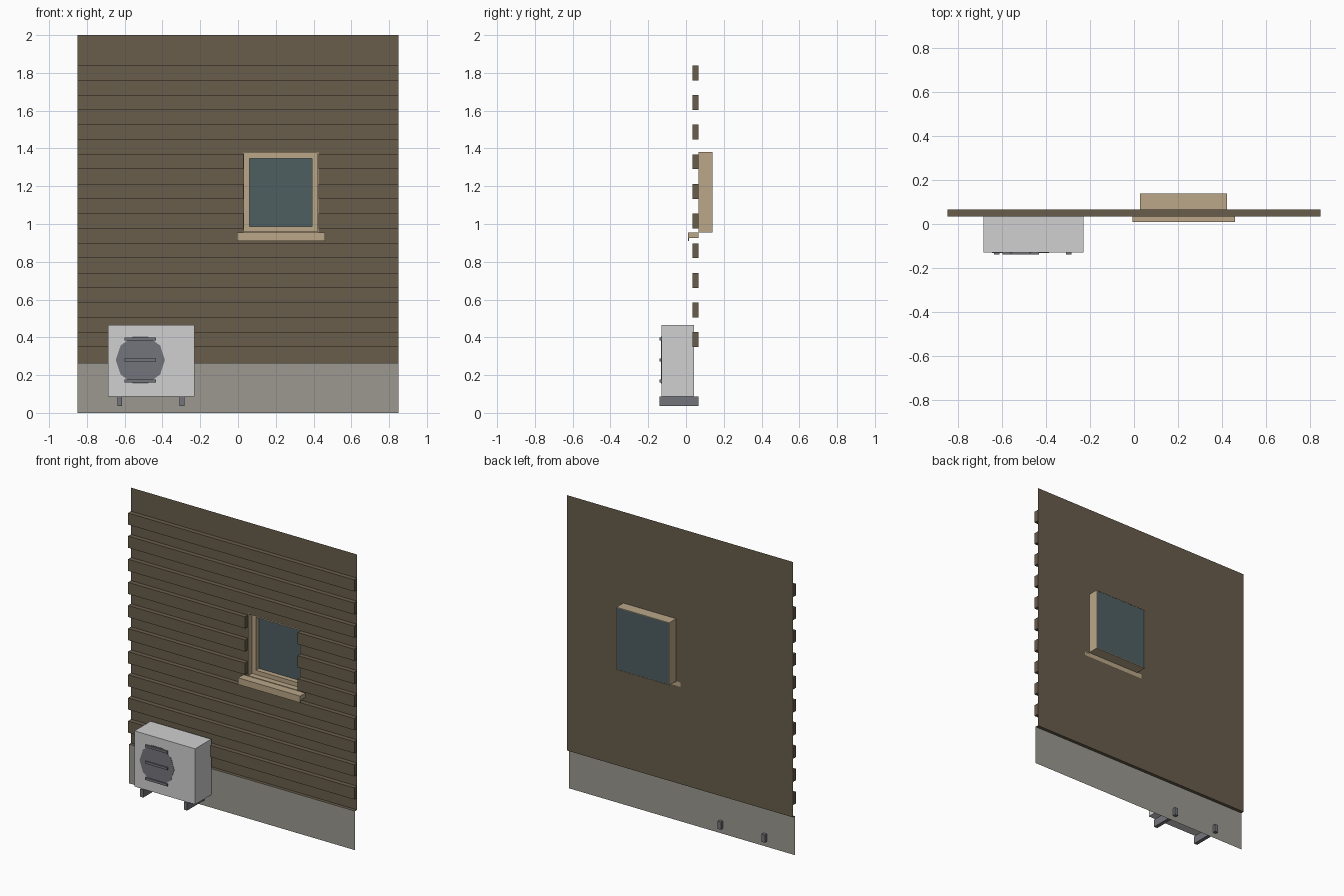
import bpy
import bmesh
import math
from mathutils import Matrix, Vector

cube = bpy.data.objects.get("Cube")
if cube:
    bpy.data.objects.remove(cube, do_unlink=True)


def linear(c):
    c /= 255
    return c / 12.92 if c <= 0.04045 else ((c + 0.055) / 1.055) ** 2.4


def material(name, *rgb):
    mat = bpy.data.materials.new(name)
    colour = [linear(c) for c in rgb] + [1]
    mat.use_nodes = True
    mat.diffuse_color = colour
    mat.node_tree.nodes["Principled BSDF"].inputs["Base Color"].default_value = colour
    return mat


brown = material("brown siding", 104, 93, 76)
tan = material("tan trim", 186, 167, 136)
concrete = material("grey foundation", 155, 153, 144)
casing = material("light grey casing", 208, 208, 208)
metal = material("dark grey metal", 116, 117, 124)
glass = material("blue grey glass", 78, 95, 97)


def finish(name, bm, mat):
    mesh = bpy.data.meshes.new(name)
    bm.to_mesh(mesh)
    bm.free()
    mesh.materials.append(mat)
    obj = bpy.data.objects.new(name, mesh)
    bpy.context.collection.objects.link(obj)


def add_box(bm, x, y, z):
    size = Vector([b - a for a, b in (x, y, z)])
    centre = Vector([(a + b) / 2 for a, b in (x, y, z)])
    bmesh.ops.create_cube(bm, size=1, matrix=Matrix.LocRotScale(centre, None, size))


def boxes(name, mat, *ranges):
    bm = bmesh.new()
    for r in ranges:
        add_box(bm, *r)
    finish(name, bm, mat)


def add_sheet(bm, x, y, z):
    # upright sheet facing the front
    bm.faces.new([bm.verts.new((px, y, pz)) for px, pz in
                  ((x[0], z[0]), (x[1], z[0]), (x[1], z[1]), (x[0], z[1]))])


def ring(name, mat, x, y, z, w):
    # hollow rectangular frame of border width w
    inner = (x[0] + w, x[1] - w)
    boxes(name, mat,
          ((x[0], inner[0]), y, z), ((inner[1], x[1]), y, z),
          (inner, y, (z[0], z[0] + w)), (inner, y, (z[1] - w, z[1])))


HALF = 0.85
WALL_Y, BOARD_Y, BASE_Y, BACK_Y = 0.066, 0.034, 0.044, 0.14
BASE_TOP = 0.265
WIN_X, WIN_Z = (0.028, 0.425), (0.955, 1.38)

# Wall sheet with a window opening, and its lower return to the foundation
bm = bmesh.new()
add_sheet(bm, (-HALF, WIN_X[0]), WALL_Y, (BASE_TOP, 2))
add_sheet(bm, (WIN_X[1], HALF), WALL_Y, (BASE_TOP, 2))
add_sheet(bm, WIN_X, WALL_Y, (BASE_TOP, WIN_Z[0]))
add_sheet(bm, WIN_X, WALL_Y, (WIN_Z[1], 2))
bm.faces.new([bm.verts.new((x, y, BASE_TOP)) for x, y in
              ((-HALF, BASE_Y), (-HALF, WALL_Y), (HALF, WALL_Y), (HALF, BASE_Y))])
finish("wall", bm, brown)

# Siding boards, split where they meet the window
bm = bmesh.new()
for i in range(10):
    top = 1.84 - 0.157 * i
    z = (top - 0.079, top)
    beside_window = z[1] > WIN_Z[0] and z[0] < WIN_Z[1]
    spans = [(-HALF, WIN_X[0]), (WIN_X[1], HALF)] if beside_window else [(-HALF, HALF)]
    for x in spans:
        add_box(bm, x, (BOARD_Y, WALL_Y - 0.0005), z)
finish("siding_boards", bm, brown)

# Foundation sheet
bm = bmesh.new()
add_sheet(bm, (-HALF, HALF), BASE_Y, (0, BASE_TOP))
finish("foundation", bm, concrete)

# Window: recess, frame, pane and sill
ring("window_recess", tan, WIN_X, (WALL_Y, BACK_Y), WIN_Z, 0.004)
ring("window_frame", tan, WIN_X, (0.105, BACK_Y - 0.002), WIN_Z, 0.033)
bm = bmesh.new()
add_sheet(bm, (WIN_X[0] + 0.003, WIN_X[1] - 0.003), BACK_Y - 0.001, (WIN_Z[0] + 0.003, WIN_Z[1] - 0.003))
finish("window_pane", bm, glass)
SILL_X = (-0.006, 0.46)
boxes("window_sill", tan,
      (SILL_X, (0.01, WALL_Y), (0.925, WIN_Z[0])),
      (SILL_X, (0.01, 0.017), (0.91, 0.925)))

# Outdoor cooling unit
FRONT_Y = -0.13
boxes("unit_casing", casing, ((-0.687, -0.231), (FRONT_Y, BASE_Y - 0.001), (0.088, 0.466)))
boxes("unit_feet", metal, *[((x, x + 0.025), (-0.14, WALL_Y), (0.036, 0.088)) for x in (-0.639, -0.309)])

# Ten-sided fan opening with three guard bars
bm = bmesh.new()
bmesh.ops.create_cone(bm, cap_ends=True, segments=10, radius1=0.13, radius2=0.13, depth=0.002,
                      matrix=Matrix.Translation((-0.517, FRONT_Y - 0.001, 0.28))
                      @ Matrix.Rotation(math.pi / 2, 4, "X") @ Matrix.Rotation(math.pi / 2, 4, "Z"))
finish("fan_opening", bm, metal)
boxes("fan_guard_bars", metal,
      *[((-0.6, -0.434), (-0.14, FRONT_Y), (z - 0.008, z + 0.008)) for z in (0.168, 0.279, 0.39)])
